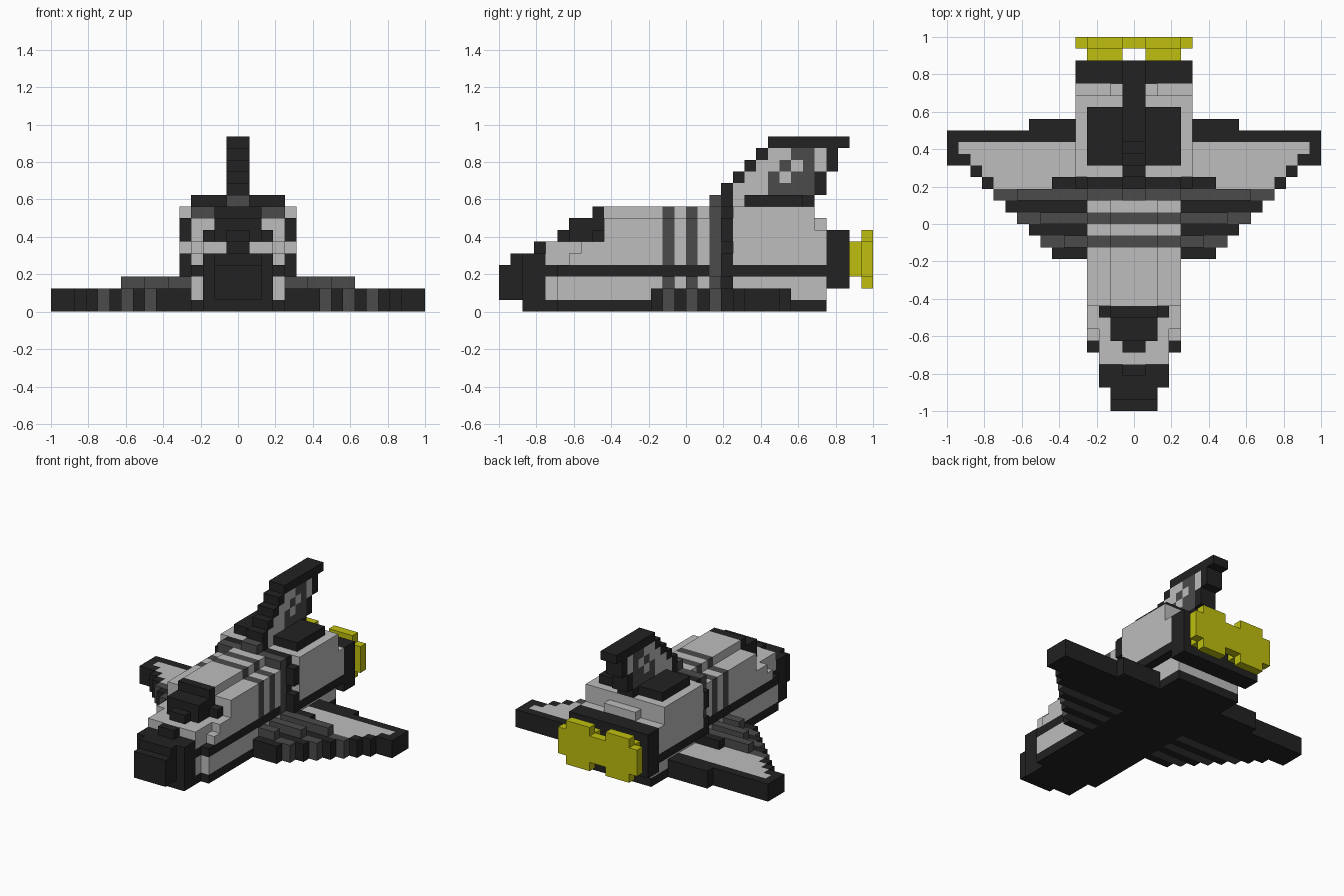
import bpy
import bmesh
from mathutils import Vector

cube = bpy.data.objects.get("Cube")
if cube:
    bpy.data.objects.remove(cube, do_unlink=True)

UNIT = 1 / 16  # edge length of one block


def make_material(name, colour):
    mat = bpy.data.materials.new(name)
    mat.use_nodes = True
    mat.diffuse_color = (*colour, 1)
    mat.node_tree.nodes["Principled BSDF"].inputs["Base Color"].default_value = (*colour, 1)
    return mat


MATERIALS = {
    "black": make_material("black", (0.016, 0.016, 0.016)),
    "dark": make_material("dark grey", (0.07, 0.07, 0.07)),
    "light": make_material("light grey", (0.51, 0.51, 0.51)),
    "yellow": make_material("yellow", (0.52, 0.52, 0.005)),
}
PALETTE = list(MATERIALS)
blocks = {}  # block position -> (part, colour)


def fill(part, colour, x, y, z):
    """Fill a mirrored range of blocks; later fills replace earlier ones."""
    for i in range(*x):
        for j in range(*y):
            for k in range(*z):
                blocks[i, j, k] = blocks[-1 - i, j, k] = (part, colour)


def clear(x, y, z):
    for i in range(*x):
        for j in range(*y):
            for k in range(*z):
                blocks.pop((i, j, k), None)
                blocks.pop((-1 - i, j, k), None)


# Wings: swept rows with striped strakes and light top panels
for row in range(-3, 8):
    span = 16 if row > 4 else row + 10
    striped = row in (-2, 0, 2)
    fill("wings", "dark" if striped else "black", (0, span), (row, row + 1), (0, 2))
    if striped:
        fill("wings", "dark", (4, row + 8), (row, row + 1), (2, 3))
    if 3 <= row < 7:
        fill("wings", "light", (4, row + 9), (row, row + 1), (1, 2))
fill("wings", "black", (4, 7), (3, 4), (1, 3))
fill("wing_flaps", "black", (4, 9), (8, 9), (0, 2))

# Belly
fill("belly", "black", (0, 3), (-14, -11), (0, 1))
fill("belly", "black", (0, 4), (-11, 12), (0, 1))

# Forward fuselage with a stepped front and a raised spine
fill("fuselage", "light", (0, 3), (-12, -7), (1, 6))
fill("fuselage", "light", (3, 4), (-11, -7), (1, 6))
fill("fuselage", "light", (0, 4), (-7, 4), (1, 8))
fill("fuselage", "light", (0, 2), (-7, 4), (8, 9))
for step in (0, 1):
    clear((3, 4), (step - 11, step - 10), (step + 4, 6))

# Rear fuselage, wider above the wing
fill("rear_fuselage", "light", (0, 4), (4, 12), (1, 3))
fill("rear_fuselage", "light", (0, 5), (4, 11), (3, 9))
fill("rear_fuselage", "light", (0, 5), (11, 12), (3, 7))
fill("rear_fuselage", "light", (0, 2), (11, 12), (7, 8))

# Dark line along both sides
fill("fuselage", "black", (0, 3), (-12, -11), (3, 4))
fill("fuselage", "black", (0, 4), (-11, 4), (3, 4))
fill("rear_fuselage", "black", (0, 5), (4, 12), (3, 4))

# Bands around the fuselage
for row in (-2, 0):
    for key, (part, colour) in list(blocks.items()):
        if key[1] == row and part == "fuselage" and key[2] != 3:
            blocks[key] = (part, "dark")
fill("band", "dark", (0, 4), (2, 3), (1, 9))
fill("band", "black", (0, 4), (3, 4), (1, 9))
fill("band", "black", (4, 5), (3, 4), (3, 5))
fill("band", "black", (4, 5), (3, 4), (6, 8))

# Nose
fill("nose", "black", (0, 2), (-16, -14), (1, 4))
fill("nose", "black", (0, 2), (-15, -14), (4, 5))
fill("nose", "black", (0, 3), (-14, -12), (1, 5))
fill("nose", "black", (0, 1), (-13, -12), (5, 6))

# Windshield
fill("windshield", "black", (0, 1), (-11, -10), (6, 7))
fill("windshield", "black", (0, 2), (-10, -7), (6, 8))
fill("windshield", "black", (0, 3), (-8, -7), (6, 7))
fill("windshield", "black", (0, 2), (-8, -7), (8, 9))

# Tail fin: light core, mottled panel, dark leading and trailing edges
fill("roof_plate", "black", (0, 4), (5, 10), (9, 10))
fill("tail_fin", "dark", (0, 1), (2, 3), (9, 10))
fill("tail_fin", "black", (0, 1), (3, 4), (9, 11))
for level in range(9, 14):
    fill("tail_fin", "light", (0, 1), (max(4, level - 7), 11), (level, level + 1))
for row in range(4, 7):
    fill("tail_fin", "black", (0, 1), (row, row + 1), (row + 7, row + 8))
fill("tail_fin", "black", (0, 1), (5, 11), (9, 10))
fill("tail_fin", "dark", (0, 1), (7, 11), (10, 12))
fill("tail_fin", "dark", (0, 1), (8, 11), (12, 13))
fill("tail_fin", "dark", (0, 1), (9, 11), (13, 14))
for row, level in ((8, 11), (9, 12)):
    fill("tail_fin", "light", (0, 1), (row, row + 1), (level, level + 1))
fill("tail_fin", "black", (0, 1), (11, 12), (10, 12))
fill("tail_fin", "light", (0, 1), (11, 12), (12, 14))
fill("tail_fin", "black", (0, 1), (12, 13), (12, 14))
fill("tail_fin", "black", (0, 1), (7, 14), (14, 15))

# Engine mount and the two nozzles
fill("engine_mount", "black", (0, 5), (12, 14), (2, 7))
fill("nozzles", "yellow", (1, 4), (14, 15), (3, 6))
fill("nozzles", "yellow", (0, 5), (15, 16), (3, 6))
fill("nozzles", "yellow", (1, 4), (15, 16), (2, 7))


def build_part(part):
    """Make one mesh from the exposed block faces of a part."""
    bm = bmesh.new()
    for key, (owner, colour) in blocks.items():
        if owner != part:
            continue
        centre = Vector(key) + Vector((0.5, 0.5, 0.5))
        for axis in range(3):
            for sign in (-1, 1):
                near = list(key)
                near[axis] += sign
                if tuple(near) in blocks:
                    continue
                normal, side = Vector(), Vector()
                normal[axis] = sign / 2
                side[(axis + 1) % 3] = 0.5
                up = normal.cross(side) * 2
                mid = centre + normal
                ring = (mid - side - up, mid + side - up, mid + side + up, mid - side + up)
                face = bm.faces.new([bm.verts.new(p * UNIT) for p in ring])
                face.material_index = PALETTE.index(colour)
    bmesh.ops.remove_doubles(bm, verts=bm.verts, dist=UNIT / 100)
    mesh = bpy.data.meshes.new(part)
    for mat in MATERIALS.values():
        mesh.materials.append(mat)
    bm.to_mesh(mesh)
    bm.free()
    bpy.context.collection.objects.link(bpy.data.objects.new(part, mesh))


for part in sorted({owner for owner, colour in blocks.values()}):
    build_part(part)
